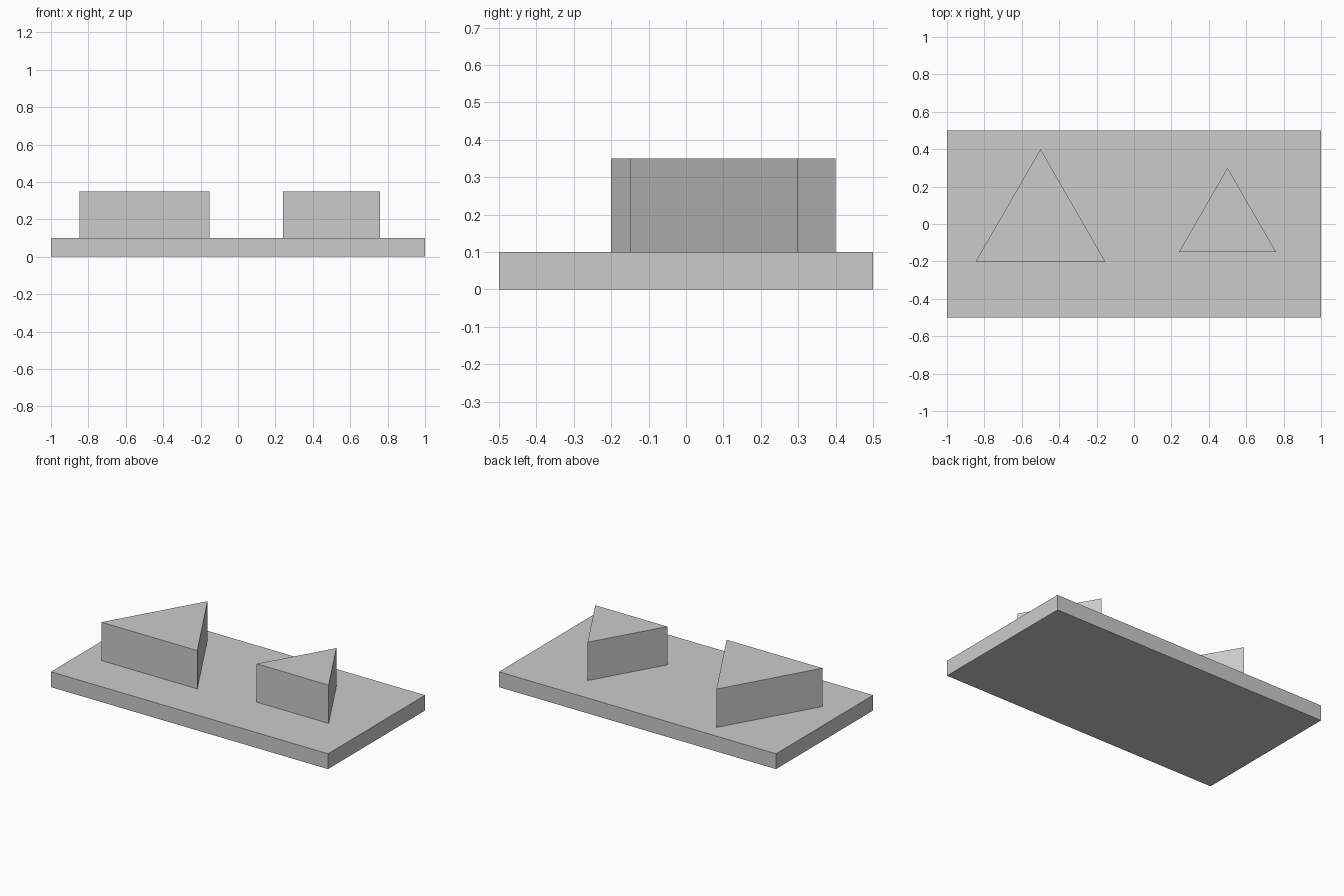
import bpy

cube = bpy.data.objects.get("Cube")
if cube:
    bpy.data.objects.remove(cube, do_unlink=True)

# One plain grey for every part
GREY = (0.6, 0.6, 0.6, 1.0)
grey = bpy.data.materials.new("plain grey")
grey.use_nodes = True
grey.diffuse_color = GREY
grey.node_tree.nodes["Principled BSDF"].inputs["Base Color"].default_value = GREY

BASE_TOP = 0.1
BLOCK_HEIGHT = 0.25


def finish(name):
    obj = bpy.context.object
    obj.name = name
    obj.data.materials.append(grey)
    return obj


def triangular_block(name, x, radius):
    """Upright three-sided prism standing on the base, one corner to the back."""
    bpy.ops.mesh.primitive_cylinder_add(
        vertices=3, radius=radius, depth=BLOCK_HEIGHT,
        location=(x, 0, BASE_TOP + BLOCK_HEIGHT / 2))
    return finish(name)


# Flat rectangular base
bpy.ops.mesh.primitive_cube_add(size=1, location=(0, 0, BASE_TOP / 2))
base = finish("base_plate")
base.scale = (2, 1, BASE_TOP)
bpy.ops.object.transform_apply(location=False, rotation=False, scale=True)

# Two triangular blocks
triangular_block("large_triangular_block", -0.5, 0.4)
triangular_block("small_triangular_block", 0.5, 0.3)
